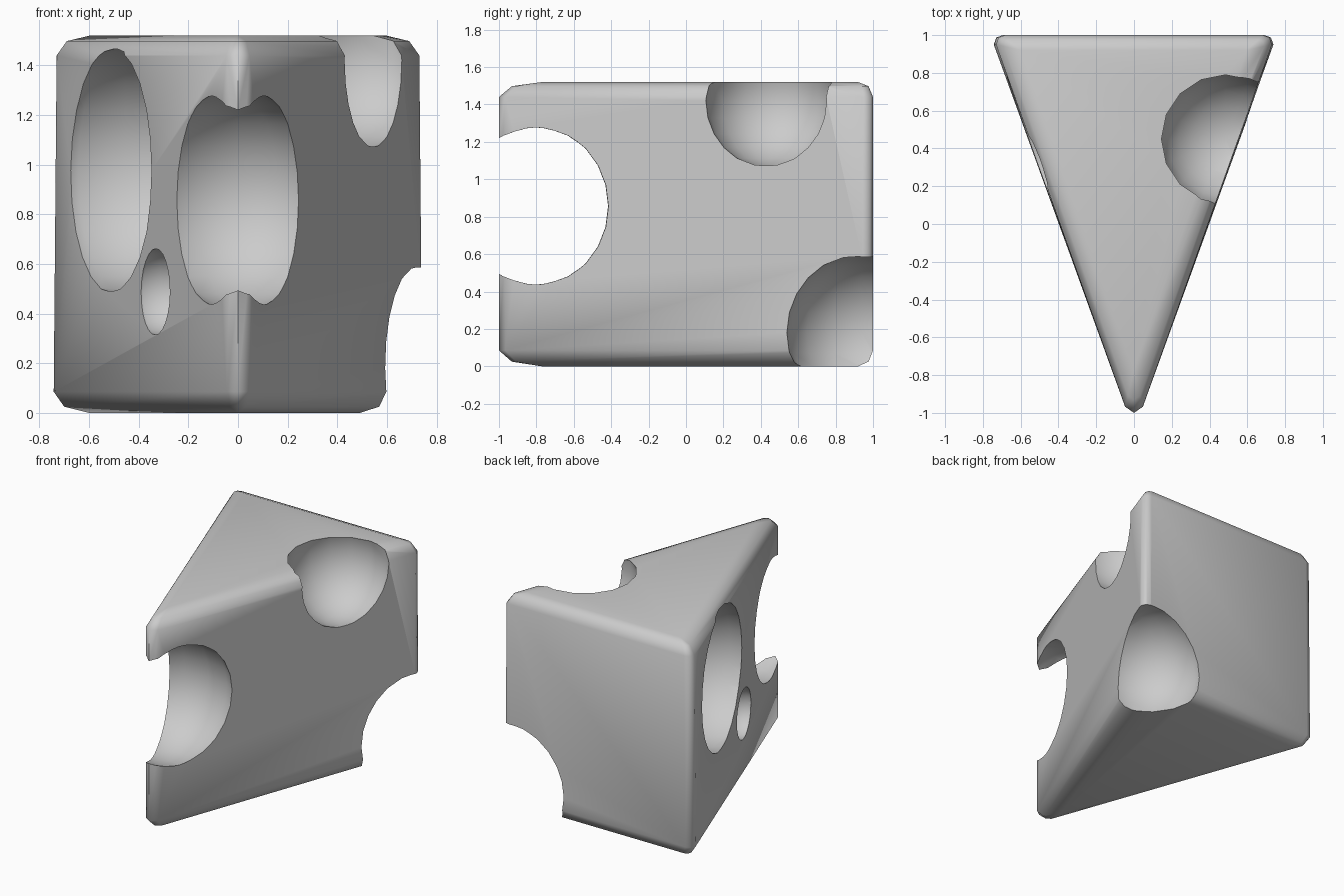
import bpy, bmesh, math

if "Cube" in bpy.data.objects:
    bpy.data.objects.remove(bpy.data.objects["Cube"])

HEIGHT = 1.52

# Wedge outline (right half): rounded front tip and rounded back corner,
# each point paired with the corner of the flat top it blends towards
TIP, CORNER = (0.0, -0.77), (0.60, 0.92)
half = [((0.047, -0.967), TIP), ((0.738, 0.95), CORNER),
        ((0.725, 0.987), CORNER), ((0.69, 1.0), CORNER)]
flip = lambda p: (-p[0], p[1])
outline = [((0.0, -1.0), TIP)] + half + [(flip(a), flip(b)) for a, b in reversed(half)]

# Rings from bottom to top: (height, inset towards the flat face, width scale)
rings = [(0.0, 1.0, 1.0), (0.025, 0.3, 1.005), (0.085, 0.0, 1.006),
         (HEIGHT - 0.08, 0.0, 0.99), (HEIGHT - 0.022, 0.3, 0.99), (HEIGHT, 1.0, 0.995)]


def build_wedge():
    bm = bmesh.new()
    loops = []
    for z, t, s in rings:
        loops.append([bm.verts.new(((a[0] + (b[0] - a[0]) * t) * s,
                                    a[1] + (b[1] - a[1]) * t, z)) for a, b in outline])
    n = len(outline)
    for lo, hi in zip(loops, loops[1:]):
        for i in range(n):
            j = (i + 1) % n
            bm.faces.new((lo[i], lo[j], hi[j], hi[i]))
    bm.faces.new(loops[0][::-1])
    bm.faces.new(loops[-1])
    bmesh.ops.remove_doubles(bm, verts=bm.verts, dist=0.0001)
    bmesh.ops.recalc_face_normals(bm, faces=bm.faces)
    mesh = bpy.data.meshes.new("cheese_wedge")
    bm.to_mesh(mesh)
    bm.free()
    obj = bpy.data.objects.new("cheese_wedge", mesh)
    bpy.context.collection.objects.link(obj)
    return obj


wedge = build_wedge()

# Round holes: centre and radius
holes = [
    ((0.0, -0.765, 0.857), 0.435),     # through the front tip
    ((-0.455, 0.345, 0.977), 0.495),   # large hole, left side
    ((-0.315, -0.17, 0.488), 0.175),   # small hole, left side
    ((0.485, 0.45, 1.42), 0.355),      # top right edge
    ((0.664, 0.94, 0.18), 0.415),      # bottom back right corner
]
cutters = []
for centre, radius in holes:
    bpy.ops.mesh.primitive_uv_sphere_add(segments=16, ring_count=12,
                                         radius=radius, location=centre)
    cutter = bpy.context.object
    cutter.name = "hole_cutter"
    cutter.hide_render = True
    cutters.append(cutter)
    mod = wedge.modifiers.new("hole", 'BOOLEAN')
    mod.operation = 'DIFFERENCE'
    mod.solver = 'EXACT'
    mod.object = cutter

# Apply the cuts, drop the cutters, shade smooth with crisp hole rims
bpy.ops.object.select_all(action='DESELECT')
wedge.select_set(True)
bpy.context.view_layer.objects.active = wedge
for mod in list(wedge.modifiers):
    bpy.ops.object.modifier_apply(modifier=mod.name)
for cutter in cutters:
    bpy.data.objects.remove(cutter)
bpy.ops.object.shade_smooth_by_angle(angle=math.radians(64))
